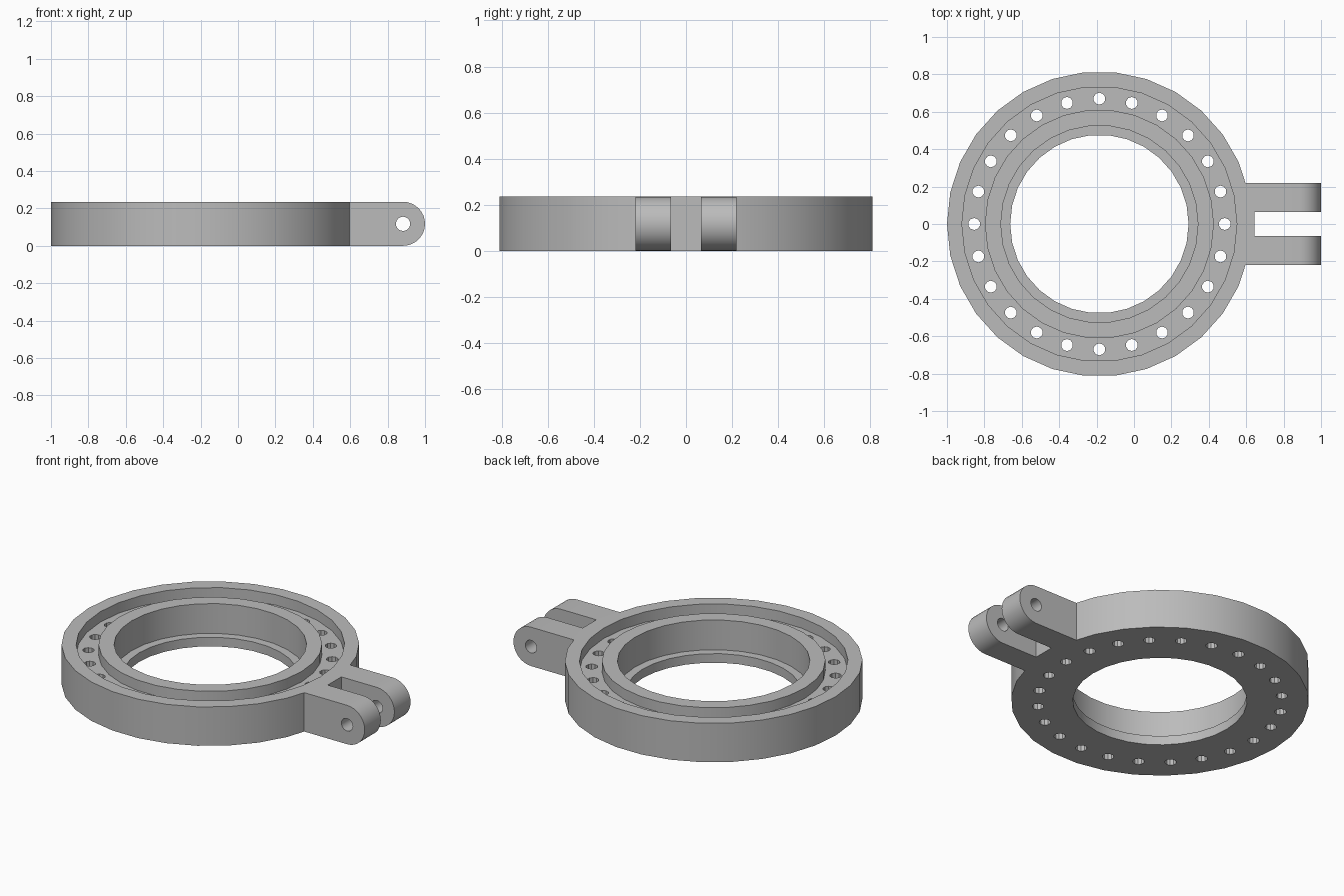
import bpy, bmesh
from math import pi, sin, cos, radians
from mathutils import Matrix, Vector

if "Cube" in bpy.data.objects:
    bpy.data.objects.remove(bpy.data.objects["Cube"], do_unlink=True)

CENTRE_X = -0.185
HEIGHT = 0.235
MID = HEIGHT / 2
SIDES = 30

grey = bpy.data.materials.new("plain_grey")
grey.use_nodes = True
colour = (0.5, 0.5, 0.5, 1)
grey.diffuse_color = colour
grey.node_tree.nodes["Principled BSDF"].inputs["Base Color"].default_value = colour


def make_object(name, bm):
    bmesh.ops.recalc_face_normals(bm, faces=bm.faces)
    mesh = bpy.data.meshes.new(name)
    bm.to_mesh(mesh)
    bm.free()
    mesh.materials.append(grey)
    obj = bpy.data.objects.new(name, mesh)
    bpy.context.collection.objects.link(obj)
    return obj


def add_cylinder(bm, radius, depth, sides, matrix):
    bmesh.ops.create_cone(bm, cap_ends=True, segments=sides, radius1=radius,
                          radius2=radius, depth=depth, matrix=matrix)


def combine(target, tool, operation):
    mod = target.modifiers.new(tool.name, 'BOOLEAN')
    mod.object = tool
    mod.operation = operation
    mod.solver = 'EXACT'
    bpy.context.view_layer.objects.active = target
    bpy.ops.object.modifier_apply(modifier=mod.name)
    bpy.data.objects.remove(tool, do_unlink=True)


# Ring body: stepped cross-section (radius, height) turned about its axis
section = [(0.477, 0), (0.815, 0), (0.815, HEIGHT), (0.735, HEIGHT),
           (0.735, 0.172), (0.612, 0.172), (0.612, HEIGHT),
           (0.527, HEIGHT), (0.527, 0.055), (0.477, 0.055)]
bm = bmesh.new()
loops = []
for i in range(SIDES):
    a = 2 * pi * i / SIDES
    loops.append([bm.verts.new((CENTRE_X + r * cos(a), r * sin(a), z))
                  for r, z in section])
for i in range(SIDES):
    here, there = loops[i], loops[(i + 1) % SIDES]
    for j in range(len(section)):
        k = (j + 1) % len(section)
        bm.faces.new((here[j], there[j], there[k], here[k]))
ring = make_object("mounting_ring", bm)

# Clevis block: round-ended side profile, extruded across the width
HALF_WIDTH = 0.219
pivot_x = 1 - MID
outline = [(0.57, HEIGHT), (0.57, 0)]
for i in range(17):
    a = -pi / 2 + pi * i / 16
    outline.append((pivot_x + MID * cos(a), MID + MID * sin(a)))
bm = bmesh.new()
side = bm.faces.new([bm.verts.new((x, -HALF_WIDTH, z)) for x, z in outline])
extruded = bmesh.ops.extrude_face_region(bm, geom=[side], use_keep_orig=True)
bmesh.ops.translate(bm, vec=Vector((0, 2 * HALF_WIDTH, 0)),
                    verts=[g for g in extruded["geom"]
                           if isinstance(g, bmesh.types.BMVert)])
clevis = make_object("clevis", bm)

# Slot between the two lugs
bm = bmesh.new()
bmesh.ops.create_cube(bm, size=1, matrix=Matrix.Translation((0.895, 0, MID))
                      @ Matrix.Diagonal((0.5, 0.13, 1, 1)))
combine(clevis, make_object("slot_cutter", bm), 'DIFFERENCE')

# Pivot pin hole
bm = bmesh.new()
add_cylinder(bm, 0.038, 1, 24, Matrix.Translation((pivot_x, 0, MID))
             @ Matrix.Rotation(radians(90), 4, 'X'))
combine(clevis, make_object("pin_hole_cutter", bm), 'DIFFERENCE')
combine(ring, clevis, 'UNION')

# Bolt holes through the channel floor
bm = bmesh.new()
for i in range(24):
    a = 2 * pi * i / 24
    add_cylinder(bm, 0.032, 1, 10, Matrix.Translation(
        (CENTRE_X + 0.67 * cos(a), 0.67 * sin(a), 0)))
combine(ring, make_object("bolt_hole_cutter", bm), 'DIFFERENCE')

# Smooth the curved walls and keep the edges crisp
bpy.ops.object.select_all(action='DESELECT')
ring.select_set(True)
bpy.context.view_layer.objects.active = ring
bpy.ops.object.shade_smooth_by_angle(angle=radians(30))
